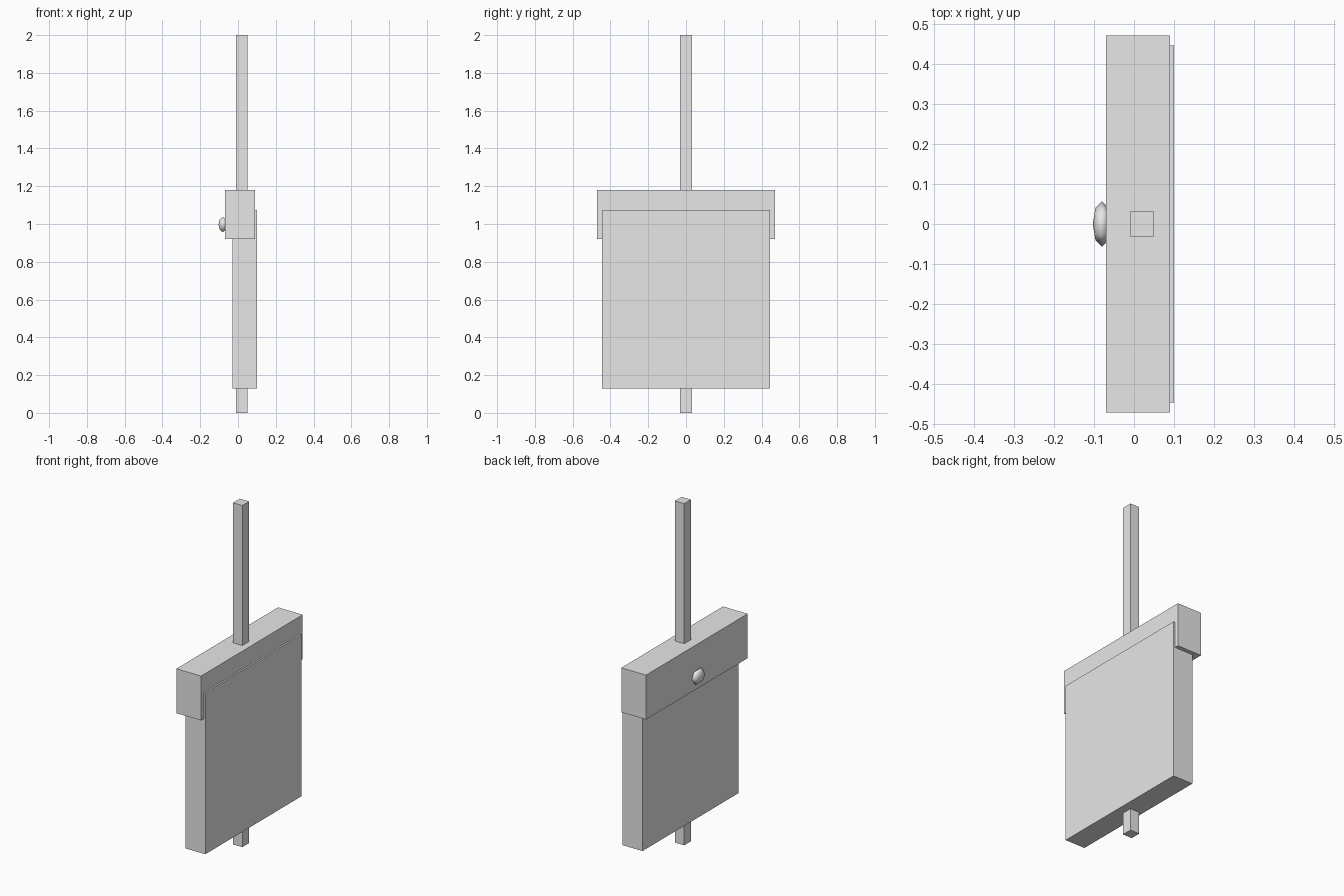
import bpy
import math
from mathutils import Matrix

if "Cube" in bpy.data.objects:
    bpy.data.objects.remove(bpy.data.objects["Cube"])

grey = bpy.data.materials.new("light grey")
grey.diffuse_color = (0.8, 0.8, 0.8, 1)
grey.use_nodes = True
grey.node_tree.nodes["Principled BSDF"].inputs["Base Color"].default_value = grey.diffuse_color


def box(name, x, y, z):
    """Box from (min, max) ranges on each axis."""
    mid = [(a + b) / 2 for a, b in (x, y, z)]
    size = [b - a for a, b in (x, y, z)]
    bpy.ops.mesh.primitive_cube_add(size=1, location=mid)
    ob = bpy.context.object
    ob.name = name
    ob.data.transform(Matrix.Diagonal((*size, 1)))
    ob.data.materials.append(grey)
    return ob


# Square post running the full height
box("post", (-0.01, 0.05), (-0.031, 0.031), (0, 2))

# Wide crossbar and the slab hanging below it
box("crossbar", (-0.07, 0.09), (-0.47, 0.47), (0.92, 1.18))
box("panel", (-0.03, 0.10), (-0.445, 0.445), (0.13, 1.075))

# Flattened six-sided knob on the back of the crossbar
bpy.ops.mesh.primitive_uv_sphere_add(segments=6, ring_count=4, radius=1,
                                     location=(-0.08, 0, 0.997))
knob = bpy.context.object
knob.name = "knob"
knob.data.transform(Matrix.Diagonal((0.023, 0.057, 0.046, 1))
                    @ Matrix.Rotation(math.pi / 2, 4, 'Y'))
knob.data.materials.append(grey)
bpy.ops.object.shade_smooth()
